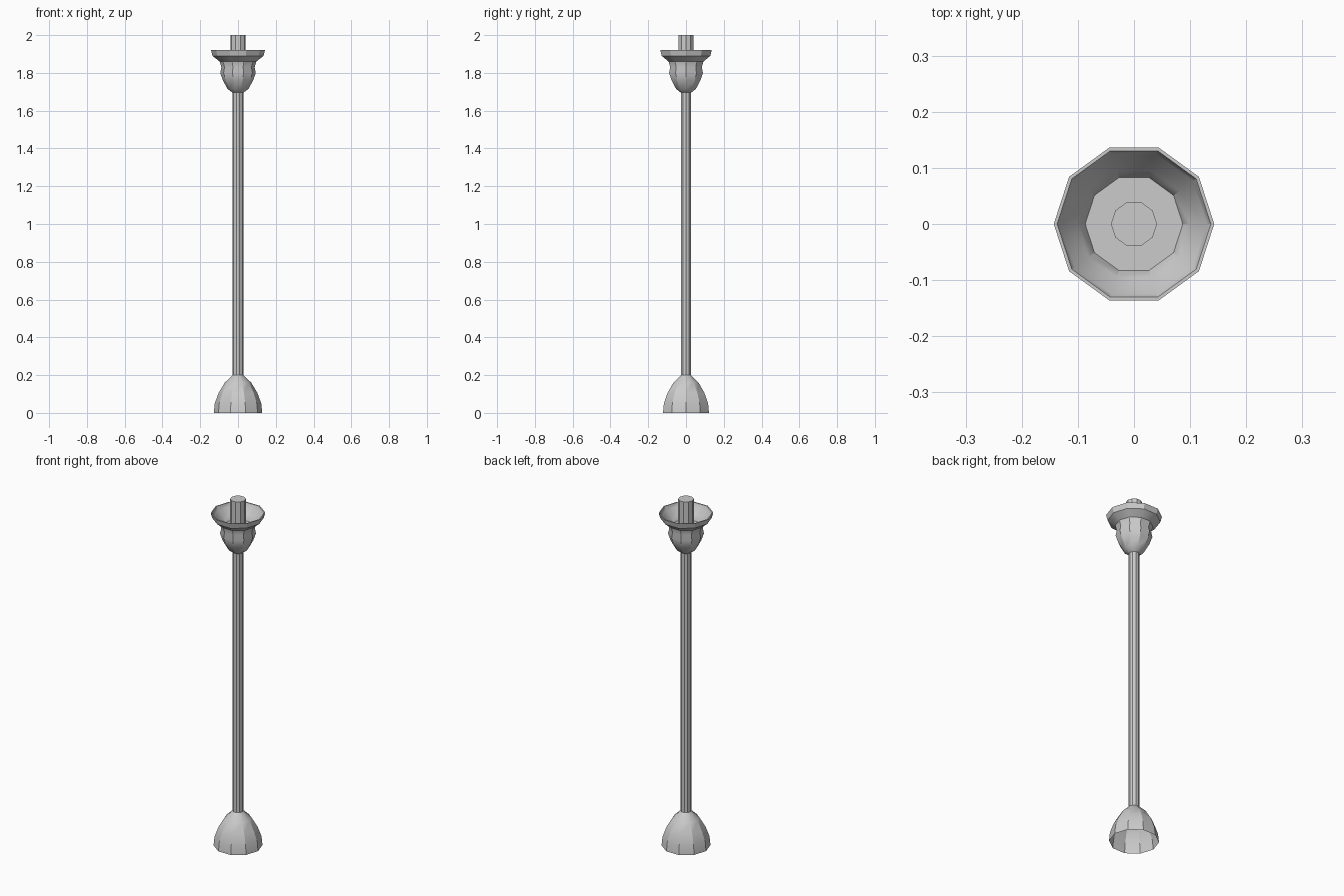
import bpy, bmesh, math

if "Cube" in bpy.data.objects:
    bpy.data.objects.remove(bpy.data.objects["Cube"])

SIDES = 10


def lathe(name, profile, cap_start=False, cap_end=False):
    """Spin an (r, z) profile, listed with the outside going upward."""
    bm = bmesh.new()
    rings = []
    for r, z in profile:
        rings.append([bm.verts.new((r * math.cos(2 * math.pi * i / SIDES),
                                    r * math.sin(2 * math.pi * i / SIDES), z))
                      for i in range(SIDES)])
    for a, b in zip(rings, rings[1:]):
        for i in range(SIDES):
            j = (i + 1) % SIDES
            bm.faces.new((a[i], a[j], b[j], b[i]))
    if cap_start:
        bm.faces.new(rings[0][::-1])
    if cap_end:
        bm.faces.new(rings[-1])
    mesh = bpy.data.meshes.new(name)
    bm.to_mesh(mesh)
    bm.free()
    ob = bpy.data.objects.new(name, mesh)
    bpy.context.collection.objects.link(ob)
    bpy.ops.object.select_all(action='DESELECT')
    ob.select_set(True)
    bpy.context.view_layer.objects.active = ob
    bpy.ops.object.shade_smooth_by_angle(angle=math.radians(30))
    return ob


# Domed foot, open underneath
lathe("base", [(0.128, 0.0), (0.123, 0.05), (0.103, 0.105),
               (0.07, 0.16), (0.028, 0.2)])

# Long slim shaft
lathe("pole", [(0.028, 0.2), (0.028, 1.7)])

# Flared cup: outside, rim, then inside down to a flat floor
lathe("cup", [(0.028, 1.695), (0.055, 1.715), (0.08, 1.76), (0.094, 1.8),
              (0.088, 1.83), (0.097, 1.86), (0.135, 1.89), (0.143, 1.92),
              (0.137, 1.92), (0.13, 1.9), (0.1, 1.87), (0.087, 1.84)],
      cap_end=True)

# Candle standing in the cup
lathe("candle", [(0.041, 1.84), (0.041, 2.0)], cap_end=True)
